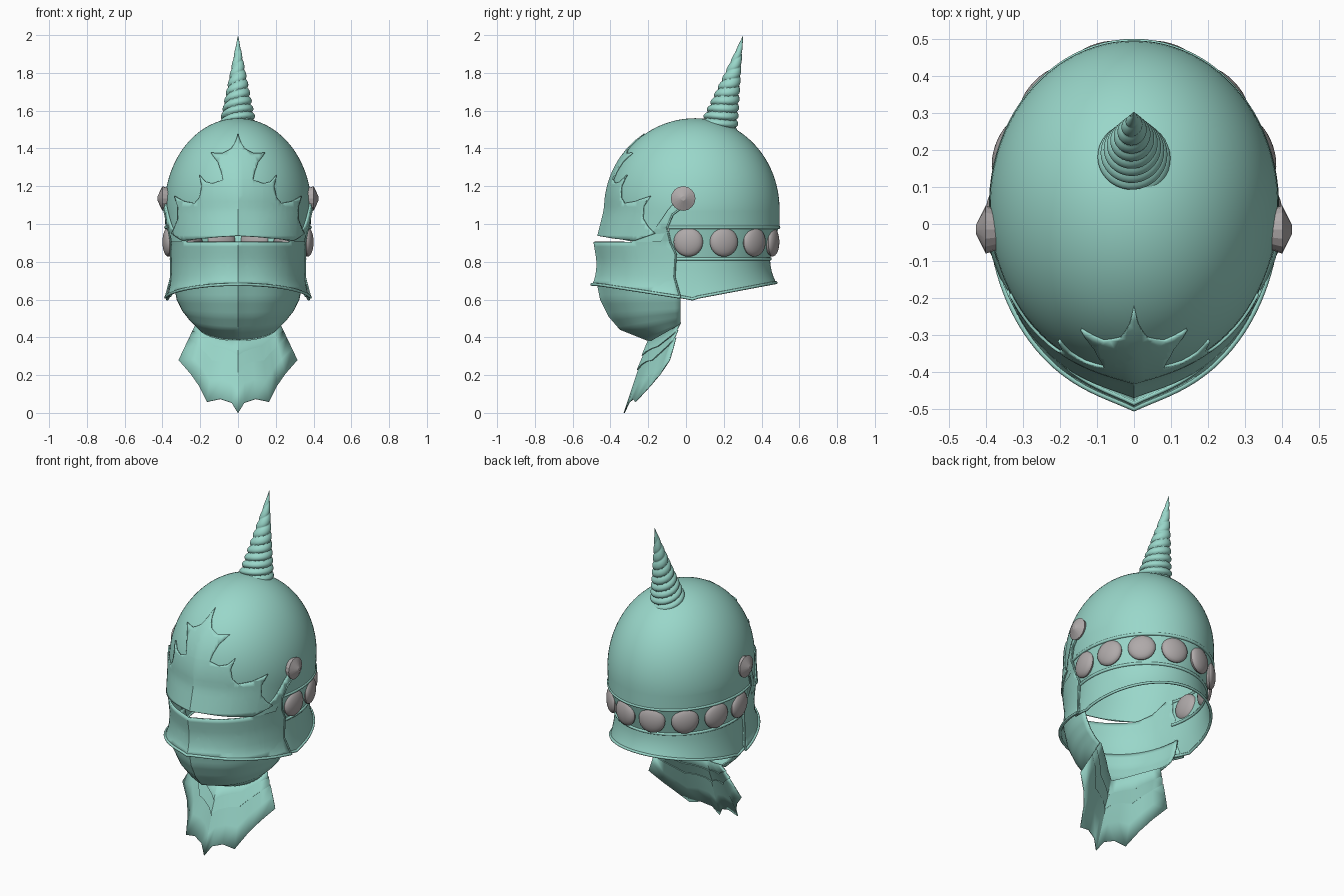
import bpy, bmesh, math
from mathutils import Vector, Matrix

if "Cube" in bpy.data.objects:
    bpy.data.objects.remove(bpy.data.objects["Cube"])

CY = 0.05  # depth of the helmet's vertical axis


def material(name, rgb):
    m = bpy.data.materials.new(name)
    m.diffuse_color = (*rgb, 1)
    m.use_nodes = True
    m.node_tree.nodes["Principled BSDF"].inputs["Base Color"].default_value = m.diffuse_color
    return m


TEAL = material("verdigris_teal", (0.32, 0.68, 0.59))
GREY = material("stud_grey", (0.43, 0.40, 0.40))


def finish(bm, name, mat=TEAL, thick=0.0, angle=30):
    me = bpy.data.meshes.new(name)
    bm.to_mesh(me)
    bm.free()
    ob = bpy.data.objects.new(name, me)
    bpy.context.collection.objects.link(ob)
    me.materials.append(mat)
    bpy.ops.object.select_all(action='DESELECT')
    ob.select_set(True)
    bpy.context.view_layer.objects.active = ob
    bpy.ops.object.shade_smooth_by_angle(angle=math.radians(angle))
    if thick:
        s = ob.modifiers.new("thickness", 'SOLIDIFY')
        s.thickness, s.offset = thick, -1
    return ob


def lerp_table(x, table):
    for (x0, *a), (x1, *b) in zip(table, table[1:]):
        if x <= x1:
            t = max(0, (x - x0) / (x1 - x0))
            return [p + (q - p) * t for p, q in zip(a, b)]
    return table[-1][1:]


def ring_point(deg, z, w, front, back, keel):
    """Point on a helmet cross-section; 0 degrees is the front, which has a keel."""
    s, c = math.sin(math.radians(deg)), math.cos(math.radians(deg))
    g = c * (1 - keel * (1 - math.exp(-6 * abs(s)))) if c > 0 else c
    return Vector((w * s, CY - (front if c > 0 else back) * g, z))


def dome_size(z):
    if z > 1.08:
        r = math.sqrt(max(0, 1 - ((z - 1.08) / 0.48) ** 2))
        return 0.39 * r, 0.475 * r, 0.445 * r
    t = (1.08 - z) / 0.14
    return 0.39 - 0.008 * t, 0.475 + 0.035 * t, 0.445


def dome_point(deg, z, off=0.0):
    w, f, b = dome_size(z)
    return ring_point(deg, z, w + off, f + off, b + off, 0.05 * min(1, max(0, (1.45 - z) / 0.4)))


def hem(deg):
    """Height of the lower edge of visor and skirt."""
    c = math.cos(math.radians(deg))
    return 0.60 + 0.08 * c if c > 0 else 0.61 - 0.08 * c


def visor_point(deg, z):
    w, f = lerp_table(z, [(0.60, 0.362, 0.522), (0.80, 0.362, 0.522), (0.905, 0.368, 0.54),
                          (1.0, 0.396, 0.51), (1.08, 0.402, 0.488), (1.2, 0.395, 0.47)])
    k = 0.026 * math.exp(-max(0, z - hem(deg)) / 0.04)
    return ring_point(deg, z, w + k, f + k, 0.45, 0.06)


def grid(name, fn, cols, rows, **kw):
    bm = bmesh.new()
    v = [[bm.verts.new(fn(c, r)) for c in cols] for r in rows]
    for j in range(len(rows) - 1):
        for i in range(len(cols) - 1):
            bm.faces.new((v[j][i], v[j][i + 1], v[j + 1][i + 1], v[j + 1][i]))
    bmesh.ops.remove_doubles(bm, verts=bm.verts, dist=1e-5)
    return finish(bm, name, **kw)


def plate(name, half, fn, thick):
    """Mirrored outline in (degrees, height), diced finely and wrapped with fn."""
    full = half + [(-a, z) for a, z in reversed(half) if a > 0]
    bm = bmesh.new()
    f = bm.faces.new([bm.verts.new((a, z * 100, 0)) for a, z in full])
    f.normal_update()
    if f.normal.z < 0:
        f.normal_flip()
    bmesh.ops.triangulate(bm, faces=bm.faces[:])
    cuts = [((a, 0, 0), (1, 0, 0)) for a in range(-88, 89, 4)]
    cuts += [((0, z, 0), (0, 1, 0)) for z in range(58, 150, 3)]
    for co, no in cuts:
        bmesh.ops.bisect_plane(bm, geom=bm.verts[:] + bm.edges[:] + bm.faces[:],
                               dist=1e-5, plane_co=co, plane_no=no)
    for v in bm.verts:
        v.co = fn(v.co.x, v.co.y / 100)
    return finish(bm, name, thick=thick)


def tube(name, pts, r):
    cu = bpy.data.curves.new(name, 'CURVE')
    cu.dimensions, cu.bevel_depth, cu.bevel_resolution = '3D', r, 2
    cu.use_fill_caps = True
    sp = cu.splines.new('POLY')
    sp.points.add(len(pts) - 1)
    for p, q in zip(sp.points, pts):
        p.co = (*q, 1)
    cu.materials.append(TEAL)
    bpy.context.collection.objects.link(bpy.data.objects.new(name, cu))


# Skull dome, with its lower edge raised over the eye slit
def dome_bottom(deg):
    a = min(deg, 360 - deg)
    return 0.938 - 0.033 * (a / 48) ** 2 if a < 48 else 0.905 if a < 72 else 0.98


def dome_fn(deg, t):
    lo = dome_bottom(deg)
    z = lo + (1.08 - lo) * t / 0.25 if t < 0.25 else 1.08 + 0.48 * math.sin((t - 0.25) / 0.75 * math.pi / 2)
    return dome_point(deg, z)


grid("skull_dome", dome_fn, range(0, 361, 4), [j / 32 for j in range(33)])

# Scalloped brow plate
brow = [(0, 1.48), (.012, 1.44), (.035, 1.40), (.08, 1.375), (.14, 1.378), (.105, 1.33), (.088, 1.28),
        (.078, 1.235), (.13, 1.215), (.17, 1.225), (.20, 1.26), (.188, 1.20), (.20, 1.14), (.225, 1.11),
        (.28, 1.12), (.33, 1.148), (.312, 1.09), (.312, 1.03), (.33, 0.98), (.345, 0.95), (.29, 0.912),
        (.20, 0.922), (.10, 0.932), (0, 0.938)]
brow = [(math.degrees(math.asin(x / dome_size(z)[0])), z) for x, z in brow]
plate("brow_plate", brow, lambda a, z: dome_point(a, z, 0.009), 0.008)

# Visor with side arms rising to the pivots
edge = [0, 15, 30, 45, 60, 72, 81]
visor = [(0, .905), (48, .905), (58, .93), (65, .99), (72, 1.08), (78, 1.13), (84, 1.155), (88, 1.13),
         (83, 1.10), (75, 1.05), (72, .98), (75, .90), (78, .84), (77, .72)]
plate("visor", visor + [(a, hem(a)) for a in reversed(edge)], visor_point, 0.01)
tube("visor_hem_roll", [visor_point(a, hem(a)) for a in range(-81, 82, 3)], 0.008)
for side in (-1, 1):
    tube("visor_edge_roll", [visor_point(side * a, z) for a, z in visor[8:] + [(81, hem(81))]], 0.005)


# Studded band, neck skirt and their rolled rims
def band_point(deg, z):
    t = (z - 0.815) / 0.165
    return ring_point(deg, z, 0.354 + 0.028 * t, 0.40 + 0.06 * t, 0.395 + 0.045 * t, 0)


def skirt_point(deg, t):
    top = band_point(deg, 0.815)
    k = 0.02 * t * t
    p = ring_point(deg, 0, 0.354 + k, 0.40 + k, 0.395 + 1.6 * k, 0)
    p.z = top.z + (hem(deg) - top.z) * t
    return p


back = list(range(72, 289, 4))
grid("stud_band", band_point, back, [0.815, 0.86, 0.90, 0.94, 0.98])
grid("neck_skirt", skirt_point, back, [1, .85, .7, .5, .25, 0])
tube("upper_band_rim", [band_point(a, 0.982) for a in back], 0.009)
tube("lower_band_rim", [band_point(a, 0.815) for a in back], 0.009)
tube("skirt_hem_roll", [skirt_point(a, 1) for a in back], 0.008)

# Flattened round studs and pivot buttons
for side in (-1, 1):
    for a in (14, 42, 69, 95):
        p = band_point(side * (180 - a), 0.905)
        n = Vector((p.x / 0.368 ** 2, (p.y - CY) / 0.42 ** 2, 0)).normalized()
        bm = bmesh.new()
        bmesh.ops.create_uvsphere(bm, u_segments=24, v_segments=12, radius=1)
        bm.transform(Matrix.Translation(p) @ n.to_track_quat('Z', 'Y').to_matrix().to_4x4()
                     @ Matrix.Diagonal((0.078, 0.078, 0.032, 1)))
        finish(bm, "band_stud", GREY)
    bm = bmesh.new()
    for r1, r2, d, x in ((0.055, 0.065, 0.03, 0.385), (0.065, 0.012, 0.026, 0.413)):
        bmesh.ops.create_cone(bm, cap_ends=True, segments=16, radius1=r1, radius2=r2, depth=d,
                              matrix=Matrix.Translation((side * x, -0.015, 1.135))
                              @ Matrix.Rotation(side * math.pi / 2, 4, 'Y'))
    finish(bm, "pivot_button", GREY, angle=15)

# Chin guard: arcs swept from the keel line to the side edge
CHIN = [(0, -.475, .70, .345, .70), (.25, -.455, .60, .325, .60), (.5, -.41, .51, .295, .54),
        (.75, -.35, .44, .26, .50), (1, -.20, .38, .22, .47)]


def chin_point(deg, t):
    y, z, sx, sz = lerp_table(t, CHIN)
    s, c = math.sin(math.radians(deg)), math.cos(math.radians(deg))
    g = c * (1 - 0.08 * (1 - math.exp(-6 * abs(s))))
    return Vector((sx * s, -0.03 + (y + 0.03) * g, z + (sz - z) * (1 - c)))


grid("chin_guard", chin_point, range(-90, 91, 5), [1 - j / 16 for j in range(17)], thick=0.008)

# Throat guard: folded fan with stepped lames and a scalloped lower edge
TOP = [(0, -.20, .39), (.03, -.178, .40), (.07, -.148, .415), (.115, -.108, .435),
       (.15, -.082, .45), (.185, -.055, .465), (.22, -.03, .48)]
LOW = [(0, -.33, 0), (.035, -.305, .055), (.095, -.283, .075), (.165, -.27, .06),
       (.205, -.195, .14), (.25, -.14, .205), (.315, -.09, .28)]


def throat_point(i, row):
    t, step = row
    p = Vector(TOP[abs(i)]).lerp(Vector(LOW[abs(i)]), t)
    return Vector((math.copysign(p.x, i), p.y - step, p.z))


grid("throat_guard", throat_point, range(-6, 7),
     [(1, 0), (.7, 0), (.42, 0), (.42, .007), (.22, 0), (.22, .007), (0, 0)], thick=0.006, angle=12)


# Twisted horn
def horn_point(deg, t):
    base, tip = Vector((0, 0.175, 1.515)), Vector((0, 0.303, 2.0))
    rows = 9.5 * (1 - (1 - t) ** 1.35)
    ridge = abs(math.sin(math.pi * (rows - 2 * deg / 360)))
    r = 0.1 * (1 - t) * (0.80 + 0.22 * math.sqrt(ridge))
    ax = (tip - base).normalized()
    u = Vector((1, 0, 0))
    v = ax.cross(u)
    a = math.radians(deg)
    return base.lerp(tip, t) + r * (u * math.cos(a) + v * math.sin(a))


grid("twisted_horn", horn_point, range(0, 361, 10), [j / 120 for j in range(121)], angle=50)
